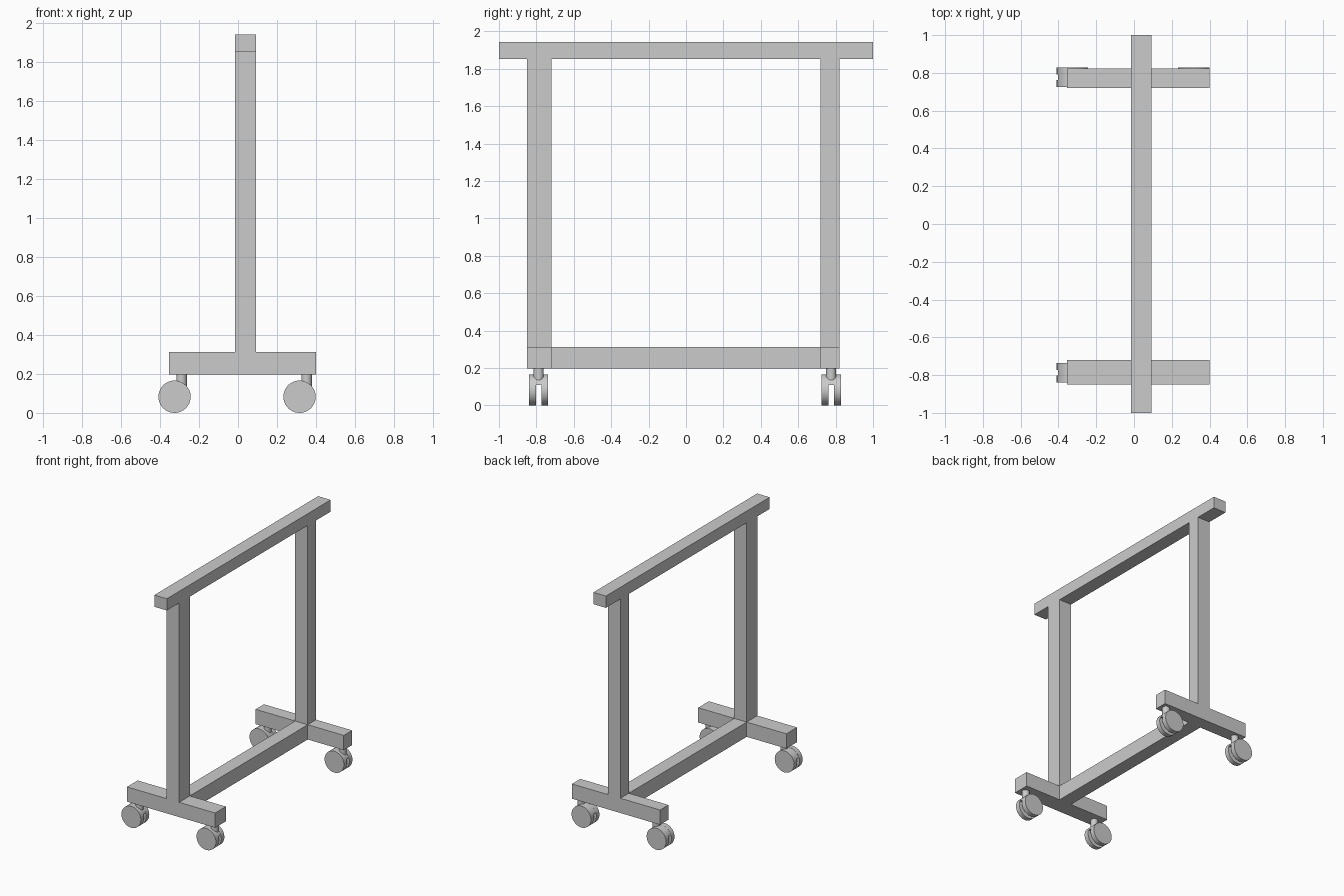
import bpy, bmesh, math
from mathutils import Matrix

if "Cube" in bpy.data.objects:
    bpy.data.objects.remove(bpy.data.objects["Cube"])


def add_object(name, bm):
    bmesh.ops.recalc_face_normals(bm, faces=bm.faces)
    mesh = bpy.data.meshes.new(name)
    bm.to_mesh(mesh)
    bm.free()
    obj = bpy.data.objects.new(name, mesh)
    bpy.context.collection.objects.link(obj)
    return obj


def box(name, x, y, z):
    bm = bmesh.new()
    bmesh.ops.create_cube(bm, size=1)
    for v in bm.verts:
        v.co = [(a + b) / 2 + c * (b - a) for (a, b), c in zip((x, y, z), v.co)]
    return add_object(name, bm)


def smooth(obj):
    bpy.ops.object.select_all(action='DESELECT')
    obj.select_set(True)
    bpy.context.view_layer.objects.active = obj
    bpy.ops.object.shade_smooth_by_angle(angle=math.radians(35))


def cylinder(name, r, depth, loc, along_y=False):
    bm = bmesh.new()
    rot = Matrix.Rotation(math.pi / 2, 4, 'X') if along_y else Matrix()
    bmesh.ops.create_cone(bm, cap_ends=True, segments=40, radius1=r, radius2=r,
                          depth=depth, matrix=Matrix.Translation(loc) @ rot)
    smooth(add_object(name, bm))


def bridge(name, cx, cy, cz, r, half_width, z_low):
    # Upper circular segment joining the twin wheels
    a0 = math.asin((z_low - cz) / r)
    n = 24
    angles = [a0 + (math.pi - 2 * a0) * i / n for i in range(n + 1)]
    bm = bmesh.new()
    face = bm.faces.new([bm.verts.new((cx + r * math.cos(a), cy - half_width,
                                       cz + r * math.sin(a))) for a in angles])
    ext = bmesh.ops.extrude_face_region(bm, geom=[face], use_keep_orig=True)
    for g in ext['geom']:
        if isinstance(g, bmesh.types.BMVert):
            g.co.y += 2 * half_width
    smooth(add_object(name, bm))


# Frame
POST_X = (-0.015, 0.092)
SIDES = {'left': ((-0.85, -0.72), -0.788), 'right': ((0.72, 0.822), 0.776)}
box('top_rail', POST_X, (-1, 1), (1.852, 1.943))
box('lower_beam', POST_X, (-0.72, 0.72), (0.198, 0.312))

for side, (y_range, caster_y) in SIDES.items():
    box(side + '_post', POST_X, y_range, (0.312, 1.852))
    box(side + '_foot', (-0.354, 0.4), y_range, (0.198, 0.312))
    # Casters: stem, bridge and twin wheels, trailing towards -x
    for end, stem_x in (('rear', -0.29), ('front', 0.352)):
        tag = side + '_' + end
        wx, r = stem_x - 0.036, 0.083
        cylinder(tag + '_caster_stem', 0.027, 0.075, (stem_x, caster_y, 0.1625))
        bridge(tag + '_caster_bridge', wx, caster_y, r, r - 0.001, 0.05, 0.11)
        for i, s in enumerate((-1, 1)):
            cylinder(f'{tag}_wheel_{i + 1}', r, 0.037,
                     (wx, caster_y + s * 0.033, r), True)
